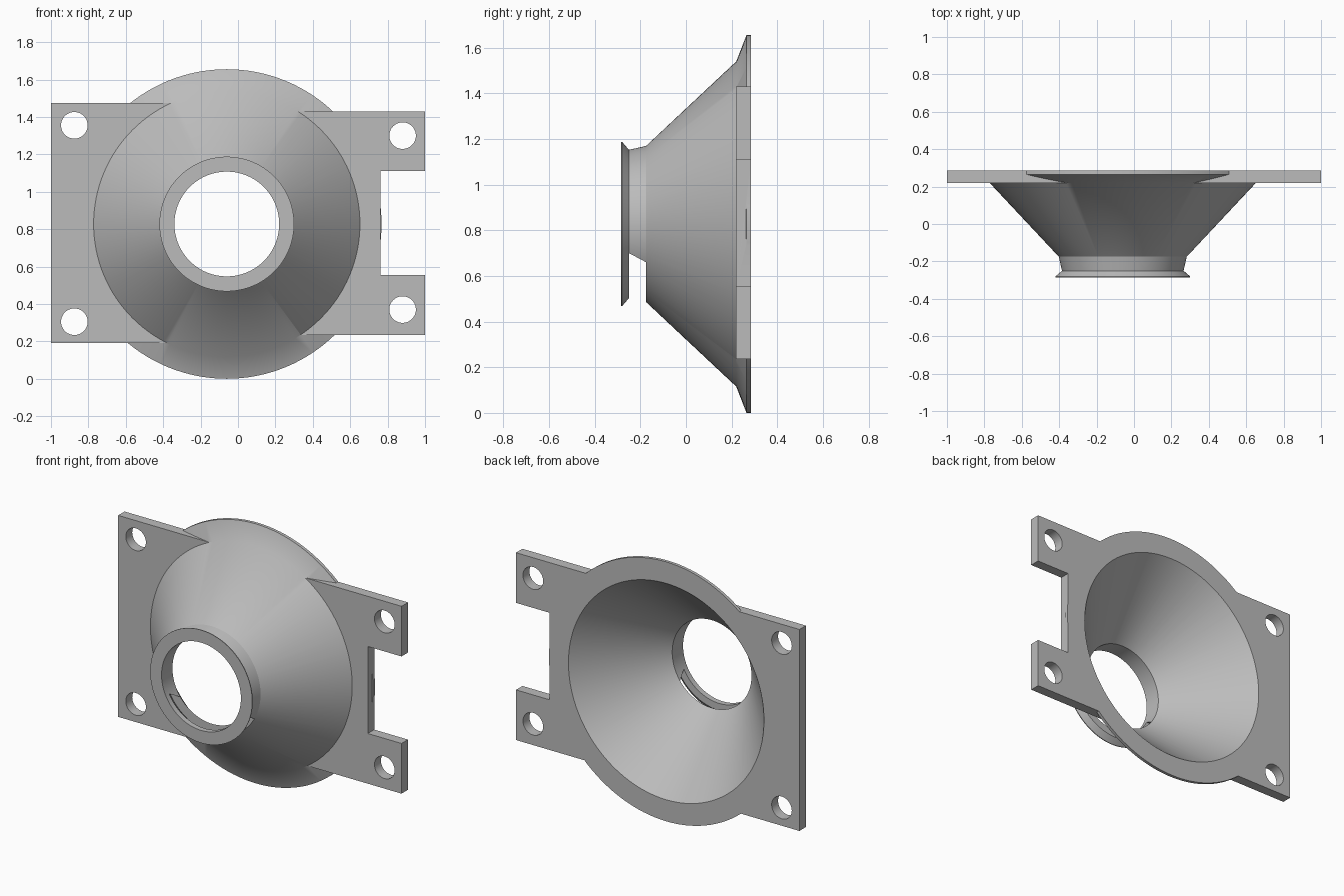
import bpy, bmesh, math

cube = bpy.data.objects.get("Cube")
if cube:
    bpy.data.objects.remove(cube, do_unlink=True)

CX, CZ = -0.06, 0.8275      # axis of the funnel
BACK, FACE = 0.285, 0.22    # back and front of the mounting plate

grey = bpy.data.materials.new("plain grey")
grey.use_nodes = True
colour = (0.5, 0.5, 0.5, 1)
grey.diffuse_color = colour
grey.node_tree.nodes["Principled BSDF"].inputs["Base Color"].default_value = colour


def finish(name, bm):
    bmesh.ops.recalc_face_normals(bm, faces=bm.faces)
    mesh = bpy.data.meshes.new(name)
    bm.to_mesh(mesh)
    bm.free()
    mesh.materials.append(grey)
    obj = bpy.data.objects.new(name, mesh)
    bpy.context.collection.objects.link(obj)
    return obj


def revolve(name, profile, x=CX, z=CZ, steps=128):
    """Solid turned about the y direction from (radius, y) points."""
    bm = bmesh.new()
    rings = []
    for r, y in profile:
        angles = [math.tau * i / steps for i in range(steps)]
        rings.append([bm.verts.new((x + r * math.cos(a), y, z + r * math.sin(a)))
                      for a in angles])
    for a, b in zip(rings, rings[1:]):
        for i in range(steps):
            j = (i + 1) % steps
            bm.faces.new((a[i], a[j], b[j], b[i]))
    bm.faces.new(rings[0])
    bm.faces.new(rings[-1])
    return finish(name, bm)


def prism(name, points, direction):
    """Solid pushed out from a flat outline."""
    bm = bmesh.new()
    face = bm.faces.new([bm.verts.new(p) for p in points])
    moved = bmesh.ops.extrude_face_region(bm, geom=[face])["geom"]
    bmesh.ops.translate(bm, vec=direction,
                        verts=[v for v in moved if isinstance(v, bmesh.types.BMVert)])
    return finish(name, bm)


def combine(obj, other, operation):
    mod = obj.modifiers.new(operation, "BOOLEAN")
    mod.operation, mod.solver, mod.object = operation, "EXACT", other
    bpy.context.view_layer.objects.active = obj
    bpy.ops.object.modifier_apply(modifier=mod.name)
    bpy.data.objects.remove(other, do_unlink=True)


# Mounting plate: taller on one side, notched on the other
outline = [(-1, 0.19), (CX, 0.19), (CX, 0.235), (1, 0.235), (1, 0.555), (0.762, 0.555),
           (0.762, 1.11), (1, 1.11), (1, 1.43), (CX, 1.43), (CX, 1.475), (-1, 1.475)]
plate = prism("mounting_plate", [(x, FACE, z) for x, z in outline], (0, BACK - FACE, 0))

# Screw holes
for x, z in [(-0.875, 1.355), (-0.875, 0.305), (0.88, 1.3), (0.88, 0.37)]:
    combine(plate, revolve("screw_hole", [(0.071, 0.1), (0.071, 0.4)], x, z, 48), "DIFFERENCE")

# Funnel with lip, tapered neck, cone and flared back rim
funnel = revolve("funnel", [(0.36, -0.285), (0.36, -0.28), (0.325, -0.25), (0.342, -0.175),
                            (0.712, FACE), (0.8275, 0.265), (0.8275, BACK)])
combine(funnel, plate, "UNION")

# Bore through the lip and the cone
combine(funnel, revolve("bore", [(0.28, -0.4), (0.28, -0.175), (0.69, BACK), (0.73, 0.33)]),
        "DIFFERENCE")

# Slot under the neck
slot = [(-0.25, 0.7), (-0.175, 0.66), (-0.175, 0.3), (-0.25, 0.3)]
combine(funnel, prism("neck_slot", [(-0.8, y, z) for y, z in slot], (1.5, 0, 0)), "DIFFERENCE")

funnel.name = "funnel_bracket"
bpy.ops.object.select_all(action="DESELECT")
funnel.select_set(True)
bpy.context.view_layer.objects.active = funnel
bpy.ops.object.shade_smooth_by_angle(angle=math.radians(30))
